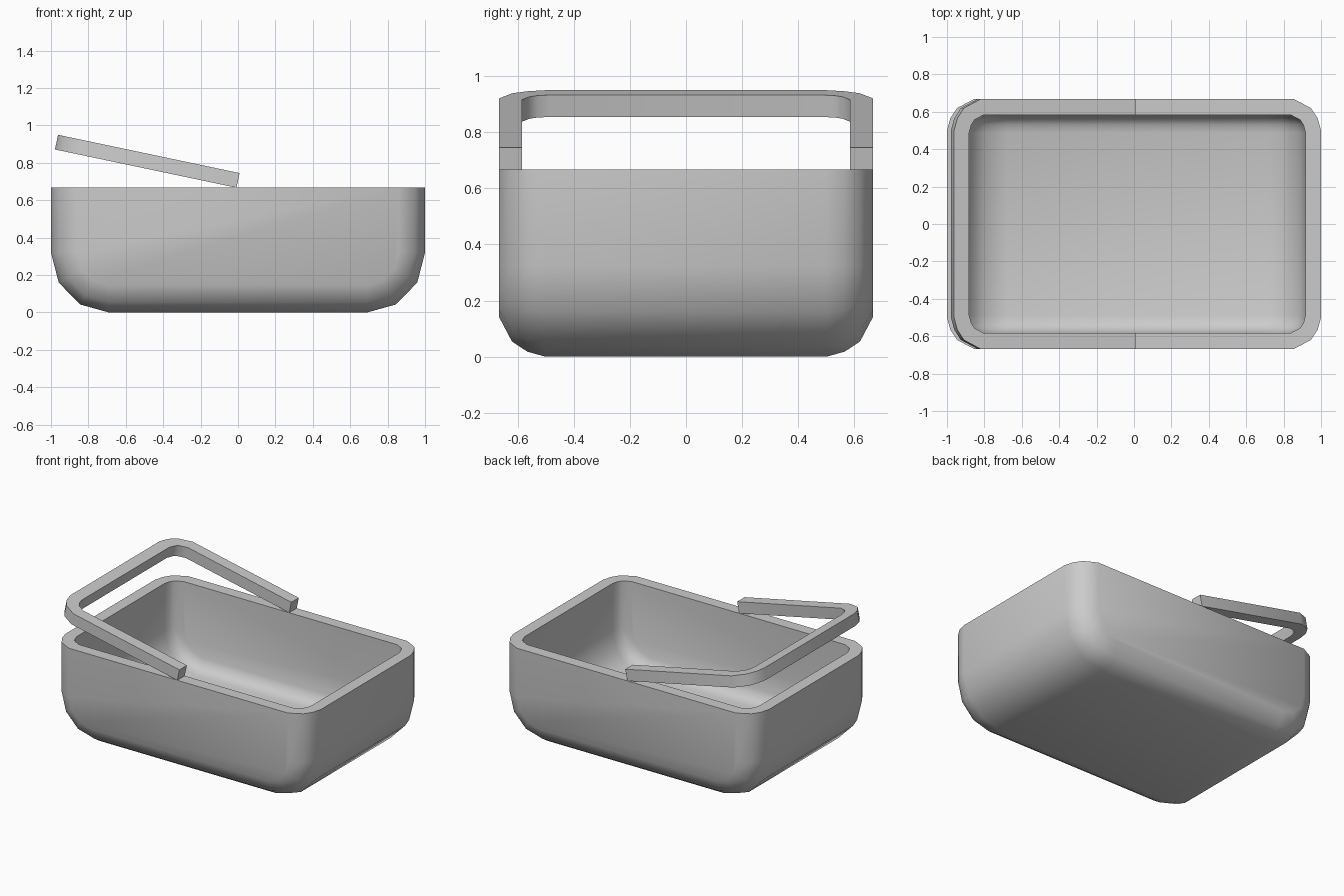
import bpy
import bmesh
from math import sin, cos, radians
from mathutils import Matrix

if "Cube" in bpy.data.objects:
    bpy.data.objects.remove(bpy.data.objects["Cube"])

RIM_Z = 0.667
WALL = 0.083
# quarter profile of the softened corner: (y, inset from the full outline)
CORNER = [(0.5, 0.0), (0.565, 0.018), (0.62, 0.054), (0.667, 0.143)]


def make_part(name, verts, faces, matrix=Matrix()):
    """Thicken an outer shell inward and shade it smooth with sharp rims."""
    mesh = bpy.data.meshes.new(name)
    mesh.from_pydata(verts, [], faces)
    mesh.transform(matrix)
    obj = bpy.data.objects.new(name, mesh)
    bpy.context.collection.objects.link(obj)
    bpy.ops.object.select_all(action='DESELECT')
    bpy.context.view_layer.objects.active = obj
    obj.select_set(True)
    mod = obj.modifiers.new("wall", 'SOLIDIFY')
    mod.thickness = WALL
    mod.offset = -1
    mod.use_even_offset = True
    bpy.ops.object.modifier_apply(modifier=mod.name)
    bpy.ops.object.shade_smooth_by_angle(angle=radians(45))
    return obj


# Tub: U-shaped sections lofted from front to back
def section(y, inset):
    r = 0.31 - inset
    arc = [(0.69 + r * cos(radians(a)), 0.32 - (0.32 - inset) * sin(radians(a)))
           for a in (0, 30, 60, 90)]
    half = [(1 - inset, RIM_Z)] + arc
    return [(-x, y, z) for x, z in half] + [(x, y, z) for x, z in reversed(half)]


stations = [(-y, d) for y, d in reversed(CORNER)] + CORNER
verts = [p for y, d in stations for p in section(y, d)]
n, m = 10, len(stations)
faces = [(j * n + i, (j + 1) * n + i, (j + 1) * n + i + 1, j * n + i + 1)
         for j in range(m - 1) for i in range(n - 1)]
faces.append(tuple(range(n)))                                # front wall
faces.append(tuple(reversed(range((m - 1) * n, m * n))))     # back wall
make_part("basket_tub", verts, faces)

# Handle: flat U-shaped bar, hinged at mid-length and tilted up to the left
BAR = 0.08
side = [(0.0, 0.667)] + [(d - 0.992, y) for y, d in reversed(CORNER)]
path = side + [(x, -y) for x, y in reversed(side)]
k = len(path)
verts = [(x, y, z) for z in (0, BAR) for x, y in path]
faces = [(i, i + 1, k + i + 1, k + i) for i in range(k - 1)]
tilt = Matrix.Translation((-0.008, 0, RIM_Z)) @ Matrix.Rotation(radians(11.9), 4, 'Y')
make_part("handle", verts, faces, tilt)
